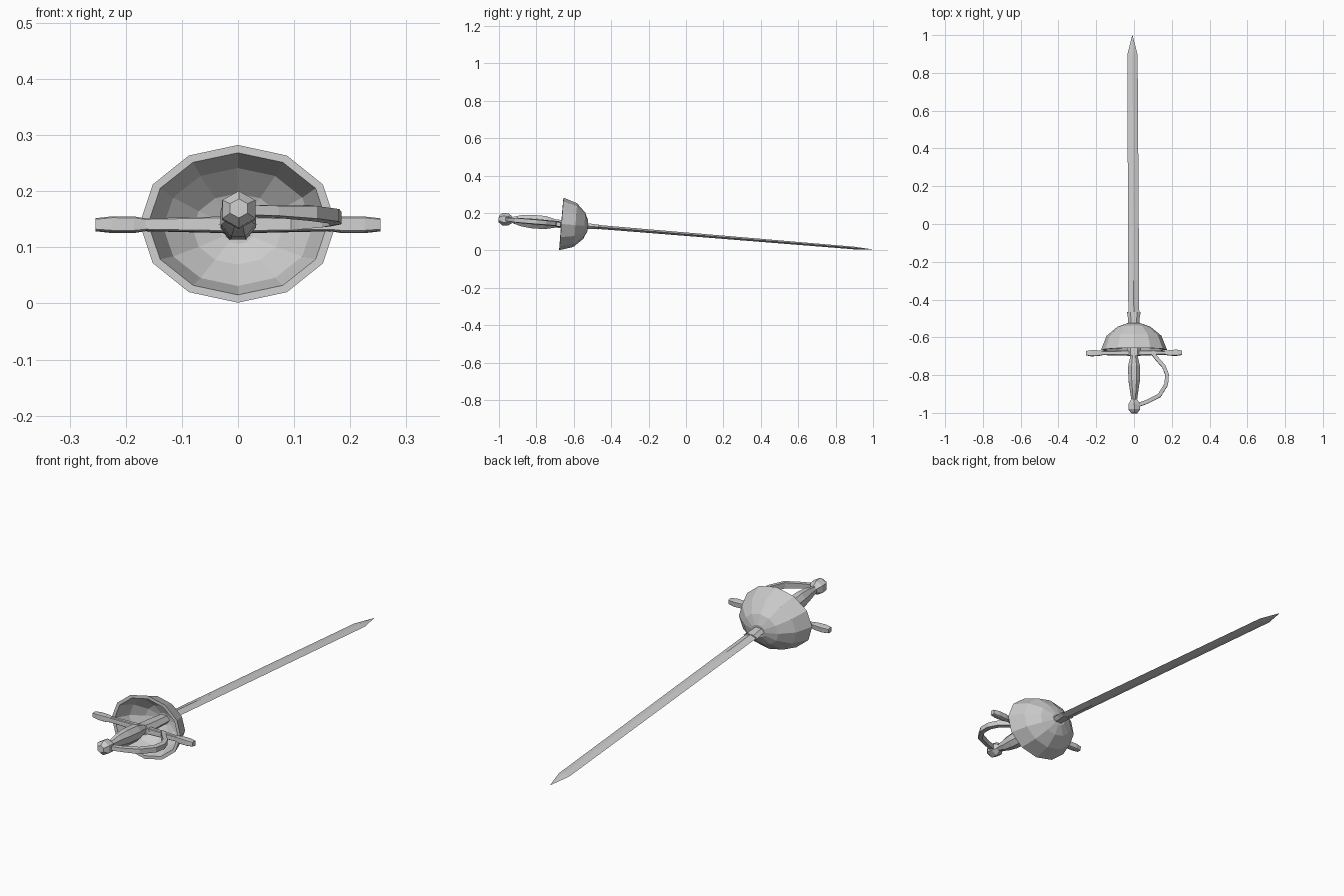
import bpy
from math import sin, cos, pi, radians
from mathutils import Matrix, Vector

if "Cube" in bpy.data.objects:
    bpy.data.objects.remove(bpy.data.objects["Cube"])

# The whole sword lies along local y, then is tilted so the tip touches the ground
TILT = (Matrix.Translation((0.0, 0, 0.087)) @ Matrix.Rotation(-0.082, 4, 'X')
        @ Matrix.Translation((0, -0.7, 0)) @ Matrix.Rotation(0.005, 4, 'Z')
        @ Matrix.Translation((0, 0.7, 0)))


def loft(name, rings):
    """Skin a list of equal-length point rings and cap both ends."""
    n = len(rings[0])
    verts = [TILT @ Vector(p) for r in rings for p in r]
    faces = [list(range(n)), list(range(len(verts) - n, len(verts)))[::-1]]
    for i in range(len(rings) - 1):
        for j in range(n):
            k = (j + 1) % n
            a, b = i * n, (i + 1) * n
            faces.append([a + k, a + j, b + j, b + k])
    me = bpy.data.meshes.new(name)
    me.from_pydata(verts, [], faces)
    import bmesh
    bm = bmesh.new()
    bm.from_mesh(me)
    bmesh.ops.remove_doubles(bm, verts=bm.verts, dist=1e-5)
    bmesh.ops.recalc_face_normals(bm, faces=bm.faces)
    bm.to_mesh(me)
    bm.free()
    ob = bpy.data.objects.new(name, me)
    bpy.context.collection.objects.link(ob)
    return ob


def ring(y, rx, rz, n, phase=0.0):
    return [(rx * sin(2 * pi * i / n + phase), y, rz * cos(2 * pi * i / n + phase))
            for i in range(n)]


def along_y(name, profile, n, phase=0.0):
    return loft(name, [ring(y, rx, rz, n, phase) for y, rx, rz in profile])


# Blade: diamond section with a pointed tip
along_y("blade", [(-0.53, 0.029, 0.011), (-0.3, 0.029, 0.010), (0.9, 0.027, 0.007),
                  (1.002, 0.001, 0.001)], 4)

# Blade collar in front of the cup, flaring forward
along_y("blade_collar", [(-0.54, 0.030, 0.018), (-0.50, 0.031, 0.016),
                         (-0.468, 0.036, 0.014)], 6, pi / 6)

# Cup guard: hollow elliptical bowl with a flat rim
RX, RZ, RIM = 0.175, 0.141, -0.669
bowl = [(1.0, 0.0), (0.83, 0.075), (0.5, 0.123), (0.2, 0.142)]
inner = [(RIM + d * 0.91, RX * f - 0.015 * f, RZ * f - 0.014 * f) for f, d in reversed(bowl)]
outer = [(RIM + d, RX * f, RZ * f) for f, d in bowl]
along_y("cup_guard", inner + outer, 12)

# Tang block joining cup and crossguard
along_y("tang_block", [(-0.70, 0.036, 0.026), (-0.66, 0.036, 0.024), (-0.535, 0.030, 0.02)],
        6, pi / 6)

# Crossguard: octagonal bar with swollen ends
half = [(0.03, 0.013, 0.014), (0.165, 0.010, 0.011), (0.185, 0.014, 0.014),
        (0.225, 0.016, 0.014), (0.254, 0.011, 0.011)]
bar = [(-x, a, b) for x, a, b in reversed(half)] + half
loft("crossguard", [[(x, -0.685 + sy * a, sz * b - 0.003) for sy, sz in
                     ((1, .8), (.7, 1), (-.7, 1), (-1, .8), (-1, -.8), (-.7, -1), (.7, -1), (1, -.8))]
                    for x, a, b in bar])

# Grip: swelling faceted handle
along_y("grip", [(-0.69, 0.022, 0.022), (-0.715, 0.024, 0.028), (-0.755, 0.034, 0.038),
                 (-0.83, 0.033, 0.039), (-0.885, 0.024, 0.032), (-0.93, 0.017, 0.018),
                 (-0.955, 0.017, 0.018)], 8, pi / 8)

# Pommel: faceted ball
along_y("pommel", [(-1.005, 0.018, 0.017), (-0.985, 0.034, 0.033), (-0.955, 0.034, 0.033),
                   (-0.932, 0.018, 0.018)], 6)

# Knuckle bow: flat strip curving from crossguard to pommel
path = [Vector(p) for p in ((0.095, -0.68), (0.118, -0.712), (0.158, -0.758), (0.174, -0.80),
                            (0.170, -0.853), (0.133, -0.912), (0.068, -0.945), (0.015, -0.963))]
rings = []
for i, p in enumerate(path):
    t = (path[min(i + 1, len(path) - 1)] - path[max(i - 1, 0)]).normalized()
    nrm = Vector((-t.y, t.x)) * 0.010
    a, b = p + nrm, p - nrm
    h = 0.014 if i < 6 else 0.011
    rings.append([(a.x, a.y, h * 0.8), (b.x, b.y, h), (b.x, b.y, -h), (a.x, a.y, -h * 0.8)])
loft("knuckle_bow", rings)
